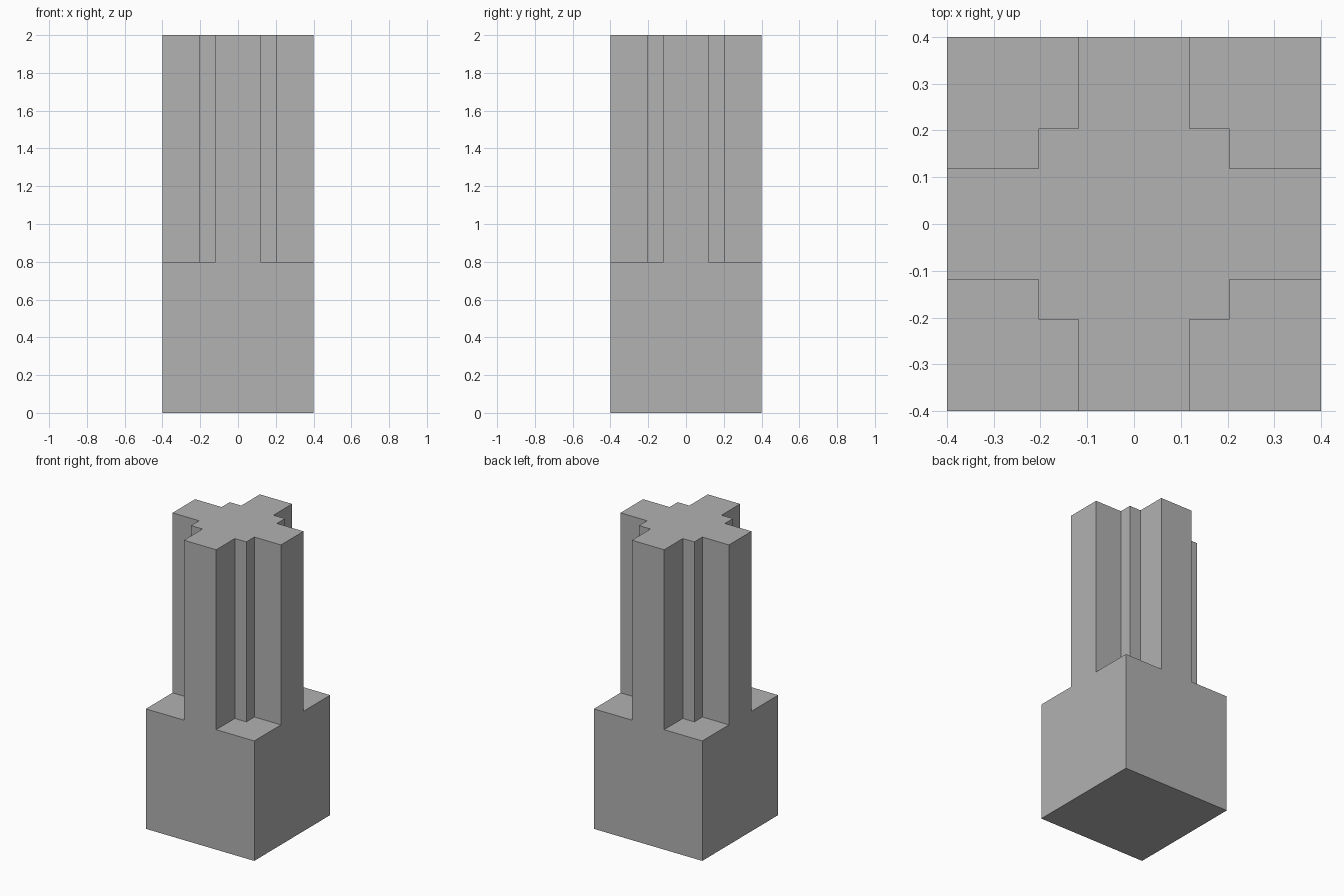
import bpy
import bmesh
import math
from mathutils import Vector

default = bpy.data.objects.get("Cube")
if default:
    bpy.data.objects.remove(default, do_unlink=True)

HALF = 0.4        # half width of the block
ARM = 0.119       # half width of each cross arm
STEP = 0.204      # half width of the stepped core
BASE_TOP = 0.8
TOP = 2.0

grey = bpy.data.materials.new("plain grey")
grey.use_nodes = True
colour = (0.445, 0.445, 0.445, 1)
grey.diffuse_color = colour
grey.node_tree.nodes["Principled BSDF"].inputs["Base Color"].default_value = colour

bm = bmesh.new()

# Stepped outline of one corner notch, from the +x side to the +y side
notch = [(HALF, ARM), (STEP, ARM), (STEP, STEP), (ARM, STEP), (ARM, HALF)]

# Footprint: four corner patches around a stepped cross
cross_ring = []
for quarter in range(4):
    cos, sin = round(math.cos(quarter * math.pi / 2)), round(math.sin(quarter * math.pi / 2))
    points = [(x * cos - y * sin, x * sin + y * cos) for x, y in notch + [(HALF, HALF)]]
    verts = [bm.verts.new((x, y, 0)) for x, y in points]
    bm.faces.new(verts)
    cross_ring += verts[:-1]
bm.faces.new(cross_ring)


def raise_faces(faces, height, keep):
    """Extrude faces upward and return the raised ones."""
    result = bmesh.ops.extrude_face_region(bm, geom=faces, use_keep_orig=keep)["geom"]
    raised = [g for g in result if isinstance(g, bmesh.types.BMFace)]
    verts = [g for g in result if isinstance(g, bmesh.types.BMVert)]
    bmesh.ops.translate(bm, verts=verts, vec=Vector((0, 0, height)))
    return raised


# Square base, then the cross shaft rising flush with its sides
base_top = raise_faces(bm.faces[:], BASE_TOP, True)
cross = max(base_top, key=lambda f: len(f.verts))
raise_faces([cross], TOP - BASE_TOP, False)
if cross.is_valid:
    bmesh.ops.delete(bm, geom=[cross], context="FACES_ONLY")

# Merge flush faces into clean flat sides
bmesh.ops.recalc_face_normals(bm, faces=bm.faces[:])
bmesh.ops.dissolve_limit(bm, angle_limit=math.radians(1), verts=bm.verts[:], edges=bm.edges[:])
bmesh.ops.recalc_face_normals(bm, faces=bm.faces[:])

mesh = bpy.data.meshes.new("cross_pillar")
bm.to_mesh(mesh)
bm.free()
mesh.materials.append(grey)
pillar = bpy.data.objects.new("cross_pillar", mesh)
bpy.context.collection.objects.link(pillar)
